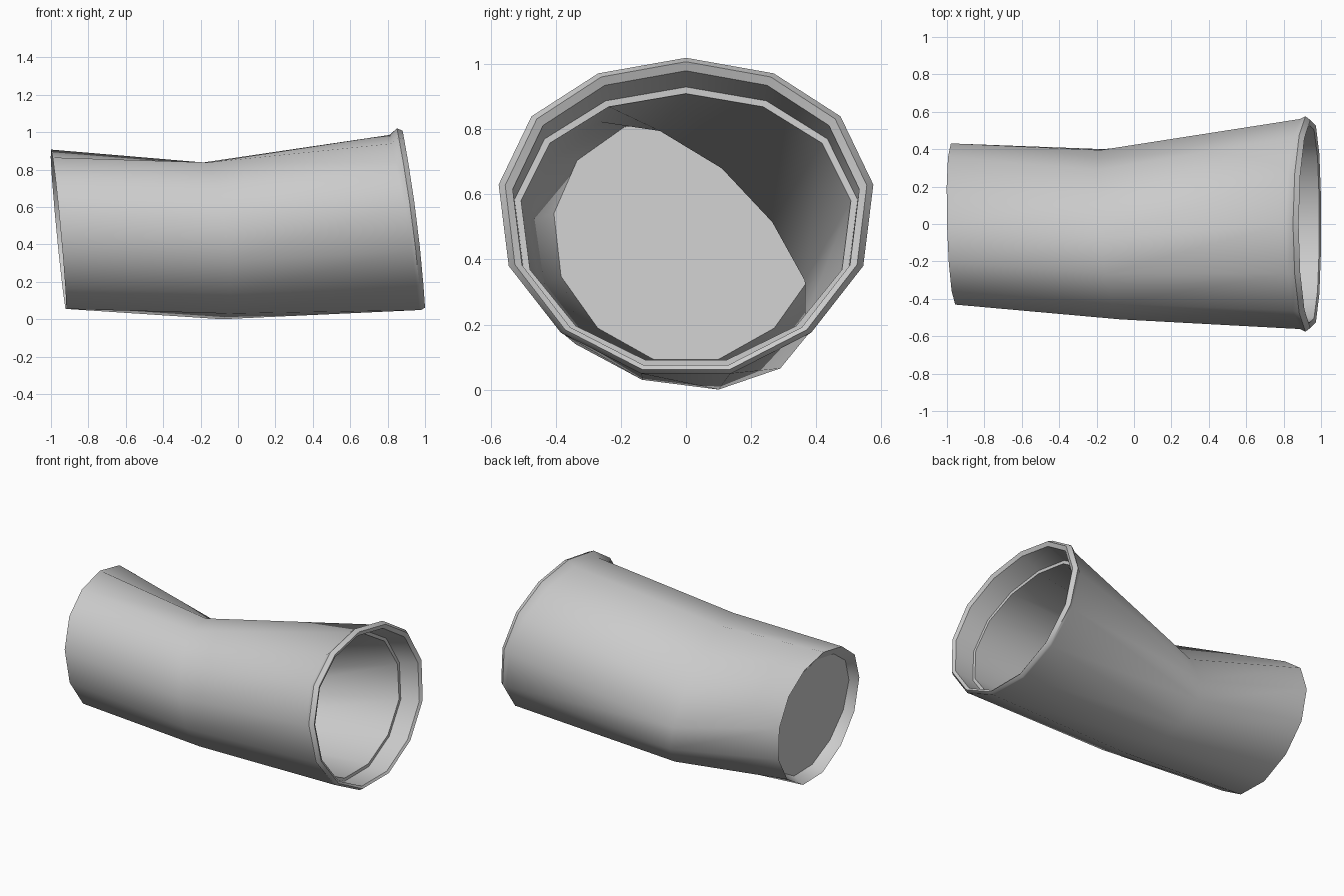
import bpy, bmesh

if "Cube" in bpy.data.objects:
    bpy.data.objects.remove(bpy.data.objects["Cube"])

# Half of the 13-sided end outline (y, z), mirrored across y = 0
HALF = [(0, 1.02), (.27, .972), (.475, .84), (.576, .63), (.545, .38), (.385, .175), (.14, .05)]
OUTLINE = HALF + [(-y, z) for y, z in HALF[:0:-1]]

# Squashed bend outlines (y, z) of the outside and inside, same vertex order
BEND = [(-.07, .838), (.13, .71), (.29, .54), (.395, .345), (.40, .20), (.29, .065), (.10, 0),
        (-.135, .03), (-.34, .14), (-.475, .31), (-.51, .52), (-.425, .71), (-.265, .838)]
BEND_IN = [(-.08, .795), (.11, .68), (.265, .515), (.365, .335), (.367, .215), (.27, .095),
           (.09, .035), (-.125, .06), (-.32, .165), (-.45, .32), (-.485, .52), (-.41, .71),
           (-.26, .822)]


def end_ring(sy, sz, cz, dx_top=0, dx_bottom=0, left=False):
    """Scaled outline lying on the slanted right or left opening."""
    pts = []
    for y, z in OUTLINE:
        u = (z - .05) / .97
        if left:
            x = -.92 - .08 * u - .02 * y
        else:
            x = 1.0 - .06 * u - .06 * u * u
        x += dx_bottom + (dx_top - dx_bottom) * u
        pts.append((x, y * sy, cz + (z - .535) * sz))
    return pts


def bend_ring(outline):
    """Bend outline, slanted into the crease."""
    return [(-.07 - .15 * (y + z), y, z) for y, z in outline]


def make(name, rings, closed=False, cap=False):
    me = bpy.data.meshes.new(name)
    bm = bmesh.new()
    rows = [[bm.verts.new(p) for p in r] for r in rings]
    pairs = list(zip(rows, rows[1:])) + ([(rows[-1], rows[0])] if closed else [])
    for a, b in pairs:
        for i in range(len(a)):
            j = (i + 1) % len(a)
            bm.faces.new((a[i], a[j], b[j], b[i]))
    if cap:
        bm.faces.new(rows[0])
    bmesh.ops.recalc_face_normals(bm, faces=bm.faces)
    bm.to_mesh(me)
    bm.free()
    ob = bpy.data.objects.new(name, me)
    bpy.context.collection.objects.link(ob)
    bpy.ops.object.select_all(action='DESELECT')
    ob.select_set(True)
    bpy.context.view_layer.objects.active = ob
    bpy.ops.object.shade_smooth_by_angle(angle=.62)
    return ob


cap_ring = end_ring(.705, .775, .468, .05, .07, left=True)

# Bent hollow sleeve: outside, flared lip, recess and step, then inside wall
make("bent_sleeve", [
    end_ring(.748, .878, .481, left=True),
    bend_ring(BEND),
    end_ring(.975, .965, .517, -.07, -.03),
    end_ring(1.0, 1.0, .535, -.03, -.02),
    end_ring(.965, .975, .535),
    end_ring(.925, .933, .5275, -.01, -.01),
    end_ring(.915, .887, .50, -.14, -.14),
    end_ring(.88, .845, .50, -.14, -.14),
    bend_ring(BEND_IN),
    cap_ring,
], closed=True)

# Flat disc closing the narrow end, set slightly inside
make("inner_cap", [cap_ring], cap=True)
